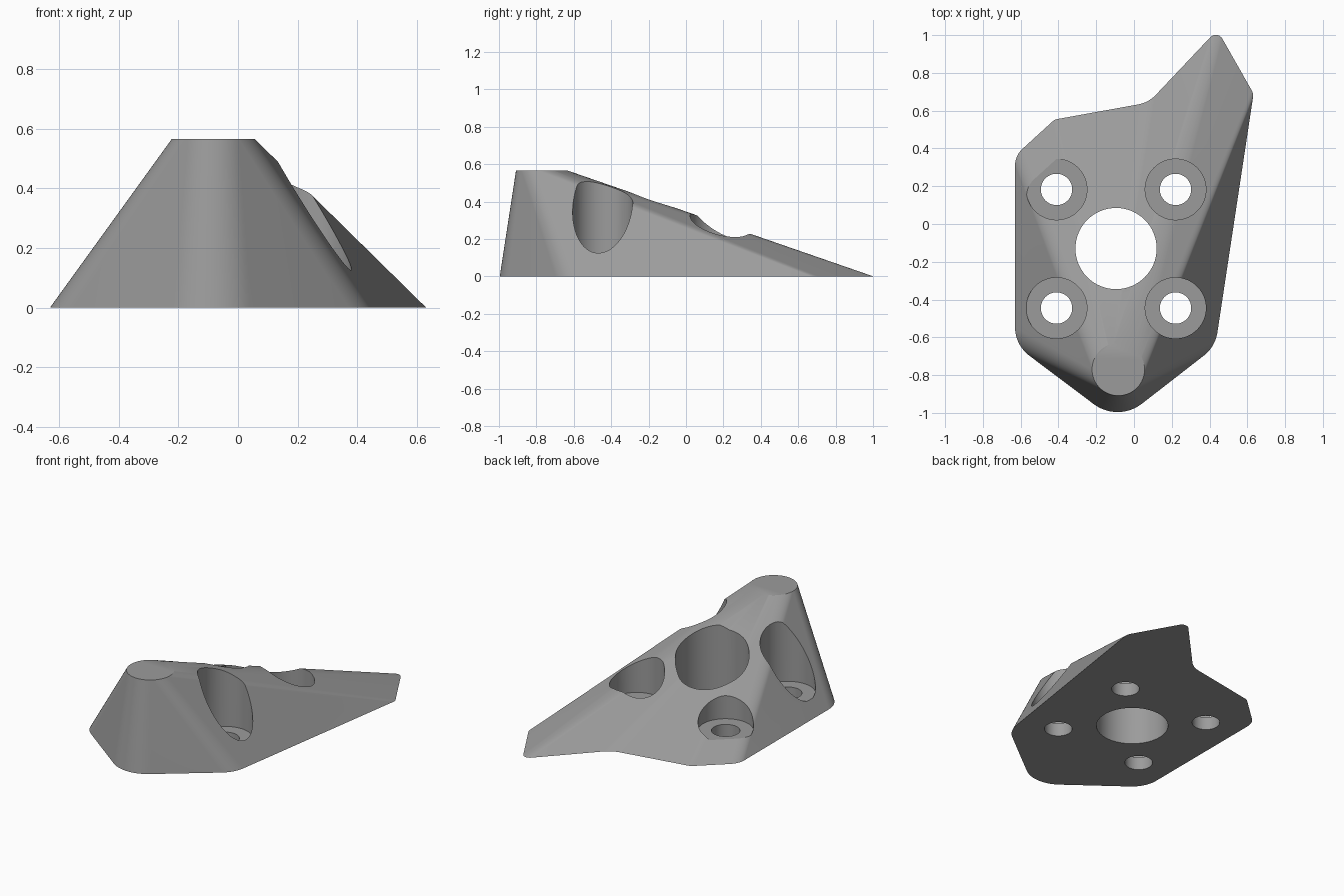
import bpy, bmesh, math
from mathutils import Vector

if "Cube" in bpy.data.objects:
    bpy.data.objects.remove(bpy.data.objects["Cube"])

grey = bpy.data.materials.new("plain grey")
grey.diffuse_color = (0.33, 0.33, 0.33, 1)
grey.use_nodes = True
grey.node_tree.nodes["Principled BSDF"].inputs["Base Color"].default_value = grey.diffuse_color

TOP_C, TOP_R, TOP_Z = Vector((-0.083, -0.77)), 0.139, 0.565

# Base outline, counter-clockwise from the front right: x, y, corner radius
corners = [(0.43, -0.65, 0.19), (0.633, 0.69, 0.06), (0.441, 1.028, 0.04),
           (0.077, 0.643, 0.17), (-0.42, 0.553, 0.05), (-0.63, 0.362, 0.12),
           (-0.63, -0.64, 0.19), (-0.085, -1.05, 0.21)]


def rounded_outline(corners, steps=14):
    """Filleted outline points, each with its outward normal angle."""
    out = []
    n = len(corners)
    for i, (x, y, r) in enumerate(corners):
        p = Vector((x, y))
        d0 = (p - Vector(corners[i - 1][:2])).normalized()
        d1 = (Vector(corners[(i + 1) % n][:2]) - p).normalized()
        turn = math.atan2(d0.x * d1.y - d0.y * d1.x, d0.dot(d1))
        side = math.copysign(1, turn)
        start = p - d0 * r * math.tan(abs(turn) / 2)
        centre = start + side * r * Vector((-d0.y, d0.x))
        a0 = math.atan2(-d0.x, d0.y)
        for k in range(steps + 1):
            a = a0 + turn * k / steps
            pos = centre + side * r * Vector((math.cos(a), math.sin(a)))
            out.append((pos, a, i))
    return out


# Body: each base point is ruled to the point of the top circle facing the same way
back_angle = math.atan2(0.497, -0.09)
bm = bmesh.new()
low, high = [], []
for pos, a, i in rounded_outline(corners):
    if i == 2:
        a = min(a, back_angle)      # tip
    elif i == 3:
        a = back_angle              # inward corner lies in the flat back slope
    t = TOP_C + TOP_R * Vector((math.cos(a), math.sin(a)))
    low.append(bm.verts.new((pos.x, pos.y, 0)))
    high.append(bm.verts.new((t.x, t.y, TOP_Z)))
n = len(low)
for i in range(n):
    j = (i + 1) % n
    if (high[i].co - high[j].co).length < 1e-3:
        bm.faces.new((low[i], low[j], high[i]))
    else:
        bm.faces.new((low[i], low[j], high[j], high[i]))
bm.faces.new(low[::-1])
bm.faces.new(high)
bmesh.ops.remove_doubles(bm, verts=bm.verts, dist=1e-3)
bmesh.ops.recalc_face_normals(bm, faces=bm.faces)
mesh = bpy.data.meshes.new("mount_body")
bm.to_mesh(mesh)
bm.free()
body = bpy.data.objects.new("mount_body", mesh)
bpy.context.collection.objects.link(body)
mesh.materials.append(grey)


def drill(name, x, y, r, z0):
    """Cut a vertical round hole from z0 upwards."""
    bpy.ops.mesh.primitive_cylinder_add(vertices=64, radius=r, depth=2,
                                        location=(x, y, z0 + 1))
    cutter = bpy.context.object
    cutter.name = name
    cutter.data.materials.append(grey)
    cutter.hide_render = True
    cutter.hide_set(True)
    mod = body.modifiers.new(name, 'BOOLEAN')
    mod.operation, mod.solver, mod.object = 'DIFFERENCE', 'EXACT', cutter
    return cutter


# Central bore and four counterbored screw holes
cutters = [drill("centre_bore_cutter", -0.095, -0.13, 0.215, -0.5)]
for x in (-0.41, 0.22):
    for y in (-0.445, 0.183):
        cutters.append(drill("screw_hole_cutter", x, y, 0.083, -0.5))
        cutters.append(drill("counterbore_cutter", x, y, 0.161, 0.085))

# Apply the cuts, then smooth the curved walls
bpy.ops.object.select_all(action='DESELECT')
body.select_set(True)
bpy.context.view_layer.objects.active = body
for mod in list(body.modifiers):
    bpy.ops.object.modifier_apply(modifier=mod.name)
for cutter in cutters:
    bpy.data.objects.remove(cutter)
bpy.ops.object.shade_smooth_by_angle(angle=math.radians(25))
